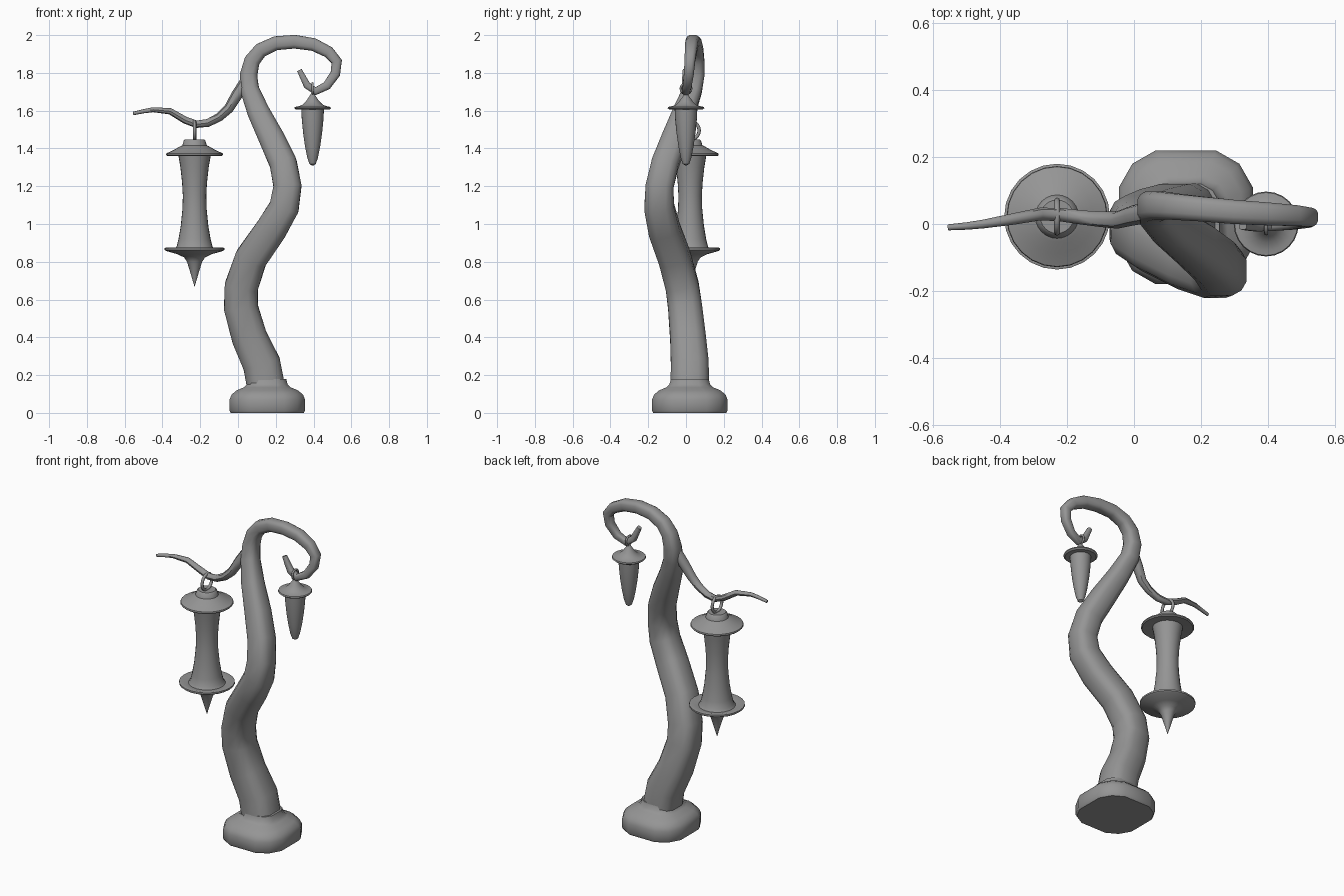
import bpy, bmesh, math
from mathutils import Vector

cube = bpy.data.objects.get("Cube")
if cube:
    bpy.data.objects.remove(cube, do_unlink=True)

grey = bpy.data.materials.new("plain grey")
grey.use_nodes = True
colour = (0.3, 0.3, 0.3, 1)
grey.diffuse_color = colour
grey.node_tree.nodes["Principled BSDF"].inputs["Base Color"].default_value = colour

# Rounded square section shared by trunk and base
CORNER = [(1, -.45), (1, .45), (.8, .8), (.45, 1), (-.45, 1), (-.8, .8),
          (-1, .45), (-1, -.45), (-.8, -.8), (-.45, -1), (.45, -1), (.8, -.8)]


def ngon(n):
    return [(math.cos(math.tau * i / n), math.sin(math.tau * i / n)) for i in range(n)]


def finish(name, bm, angle=40):
    bmesh.ops.recalc_face_normals(bm, faces=bm.faces)
    mesh = bpy.data.meshes.new(name)
    bm.to_mesh(mesh)
    bm.free()
    mesh.materials.append(grey)
    ob = bpy.data.objects.new(name, mesh)
    bpy.context.collection.objects.link(ob)
    bpy.ops.object.select_all(action='DESELECT')
    ob.select_set(True)
    bpy.context.view_layer.objects.active = ob
    bpy.ops.object.shade_smooth_by_angle(angle=math.radians(angle))
    return ob


def loft(name, rings, angle=40, closed=False):
    """Skin a list of equal point rings; cap the ends unless closed."""
    bm = bmesh.new()
    loops = [[bm.verts.new(p) for p in ring] for ring in rings]
    pairs = list(zip(loops, loops[1:]))
    if closed:
        pairs.append((loops[-1], loops[0]))
    else:
        bm.faces.new(loops[0])
        bm.faces.new(loops[-1])
    for a, b in pairs:
        for i in range(len(a)):
            j = (i + 1) % len(a)
            bm.faces.new((a[i], a[j], b[j], b[i]))
    return finish(name, bm, angle)


def sweep(name, path, section, angle=45):
    """Sweep a section along (x, y, z, half width) points."""
    pts = [Vector(p[:3]) for p in path]
    rings = []
    for i, p in enumerate(pts):
        t = (pts[min(i + 1, len(pts) - 1)] - pts[max(i - 1, 0)]).normalized()
        if i == 0 and name == "trunk":
            t = Vector((0, 0, 1))
        side = Vector((0, 1, 0))
        side = (side - t * side.dot(t)).normalized()
        out = side.cross(t)
        rings.append([p + path[i][3] * (out * u + side * v) for u, v in section])
    return loft(name, rings, angle)


def lathe(name, x, y, profile, n=24):
    """Turn (radius, z) points around a vertical axis."""
    return loft(name, [[(x + r * u, y + r * v, z) for u, v in ngon(n)]
                       for r, z in profile], 35)


def hoop(name, x, y, z, major, minor):
    """Upright ring in the yz plane."""
    return loft(name, [[(x + minor * v, y + (major + minor * u) * c, z + (major + minor * u) * s)
                        for u, v in ngon(8)] for c, s in ngon(20)], 60, True)


# Base block
loft("base", [[(.155 + h * u, .02 + h * v, z) for u, v in CORNER]
              for h, z in [(.193, 0), (.2, .012), (.2, .07), (.19, .095),
                           (.165, .118), (.125, .135), (.108, .15), (.1, .18)]], 50)

# Winding trunk ending in a curl
sweep("trunk", [
    (.15, .02, .13, .102), (.125, .02, .26, .1), (.06, .01, .4, .094),
    (.015, -.005, .56, .09), (.018, -.02, .67, .088), (.07, -.06, .82, .085),
    (.175, -.115, .97, .083), (.245, -.142, 1.09, .079), (.262, -.14, 1.2, .074),
    (.24, -.11, 1.32, .072), (.18, -.06, 1.45, .068), (.11, -.01, 1.59, .059),
    (.062, .035, 1.71, .05), (.056, .052, 1.79, .046), (.075, .055, 1.865, .042),
    (.12, .052, 1.92, .039), (.2, .045, 1.957, .037), (.3, .036, 1.965, .036),
    (.4, .03, 1.95, .034), (.48, .025, 1.91, .031), (.523, .02, 1.86, .028),
    (.515, .015, 1.795, .026), (.47, .006, 1.732, .023), (.41, 0, 1.703, .021),
    (.365, -.003, 1.735, .019), (.345, -.004, 1.775, .016),
    (.325, -.004, 1.815, .013)], CORNER)

# Side branch
sweep("branch", [
    (.04, .035, 1.75, .032), (-.005, .025, 1.685, .03), (-.05, .012, 1.61, .026),
    (-.1, .014, 1.565, .023), (-.16, .02, 1.535, .021), (-.22, .028, 1.528, .02),
    (-.28, .03, 1.55, .019), (-.36, .015, 1.597, .017), (-.45, 0, 1.605, .013),
    (-.5, -.006, 1.597, .011), (-.555, -.01, 1.585, .009)], ngon(8))

# Large lantern
lathe("large_lantern", -.23, .022, [
    (.001, .67), (.02, .735), (.04, .8), (.055, .823), (.09, .84), (.15, .857),
    (.158, .863), (.158, .873), (.148, .876), (.105, .866), (.095, .88),
    (.085, .92), (.073, .99), (.064, 1.08), (.062, 1.15), (.066, 1.22),
    (.075, 1.3), (.086, 1.365), (.145, 1.36), (.151, 1.366), (.149, 1.374),
    (.11, 1.392), (.075, 1.412), (.065, 1.416), (.057, 1.442), (.05, 1.448),
    (.03, 1.448)])
hoop("large_lantern_ring", -.23, .022, 1.495, .048, .009)

# Small lantern
lathe("small_lantern", .395, 0, [
    (.005, 1.31), (.017, 1.318), (.028, 1.35), (.04, 1.41), (.05, 1.48),
    (.057, 1.55), (.06, 1.605), (.088, 1.605), (.097, 1.613), (.094, 1.62),
    (.08, 1.622), (.055, 1.63), (.035, 1.65), (.02, 1.672), (.008, 1.69),
    (.004, 1.7)])
hoop("small_lantern_ring", .395, 0, 1.717, .028, .006)
